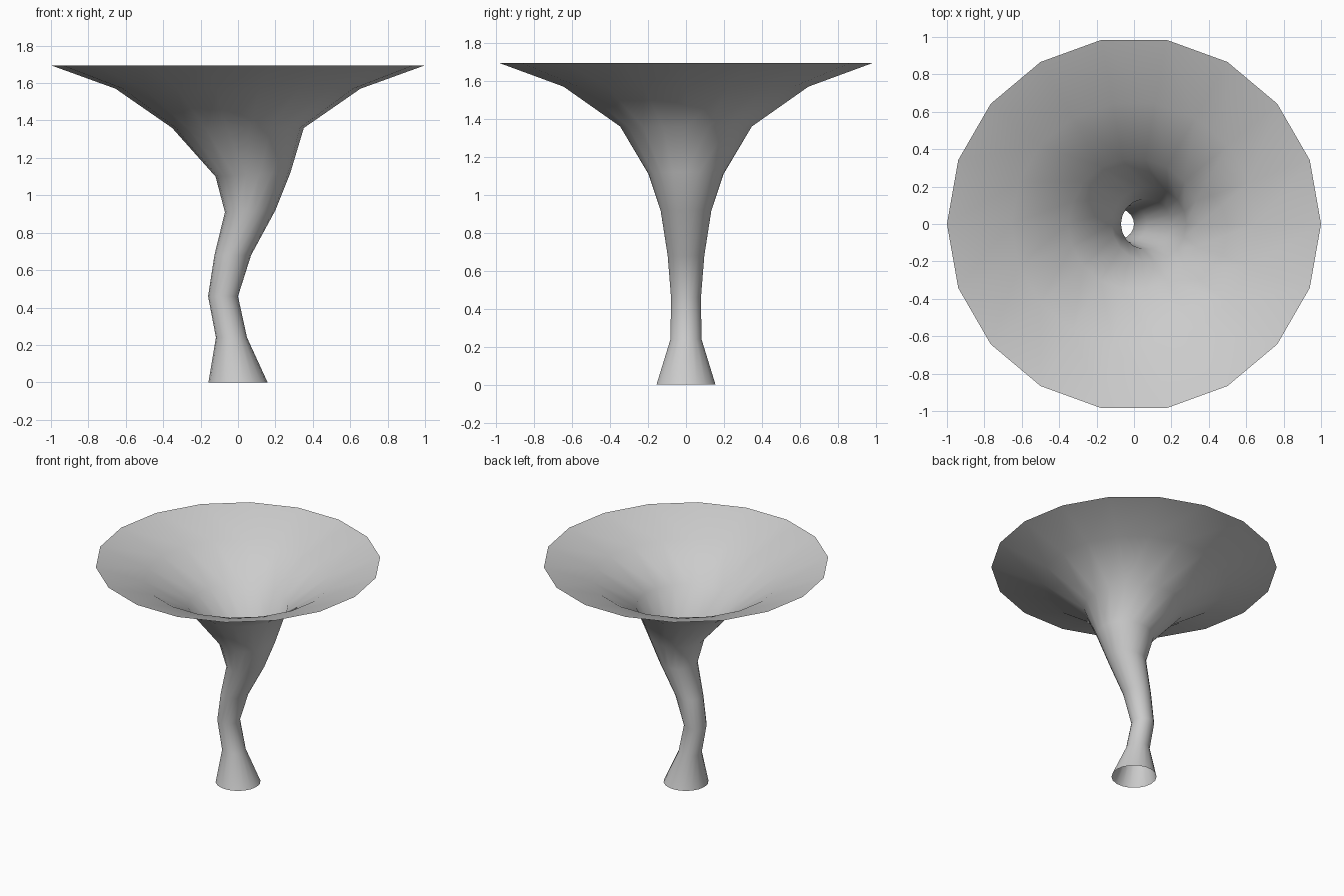
import bpy, bmesh
from math import cos, sin, tau

if "Cube" in bpy.data.objects:
    bpy.data.objects.remove(bpy.data.objects["Cube"])

SIDES = 18
# Cross-sections: centre x, z, radius, tilt (rise of the right side over the left)
RINGS = [
    (0.0, 0.0, 0.158, 0.0),
    (-0.035, 0.24, 0.083, 0.0),
    (-0.08, 0.46, 0.08, 0.0),
    (-0.028, 0.68, 0.098, 0.0),
    (0.065, 0.915, 0.135, 0.01),
    (0.08, 1.11, 0.20, 0.02),
    (0.0, 1.36, 0.352, 0.0),
    (0.0, 1.57, 0.655, 0.0),
    (0.0, 1.695, 1.0, 0.0),
]

# Open, bent horn lofted through the rings
bm = bmesh.new()
loops = []
for cx, z, r, tilt in RINGS:
    loops.append([bm.verts.new((cx + r * cos(tau * i / SIDES),
                                r * sin(tau * i / SIDES),
                                z + tilt / 2 * cos(tau * i / SIDES)))
                  for i in range(SIDES)])
for low, high in zip(loops, loops[1:]):
    for i in range(SIDES):
        j = (i + 1) % SIDES
        bm.faces.new((low[i], low[j], high[j], high[i])).smooth = True

mesh = bpy.data.meshes.new("funnel_horn")
bm.to_mesh(mesh)
bm.free()
horn = bpy.data.objects.new("funnel_horn", mesh)
bpy.context.collection.objects.link(horn)
